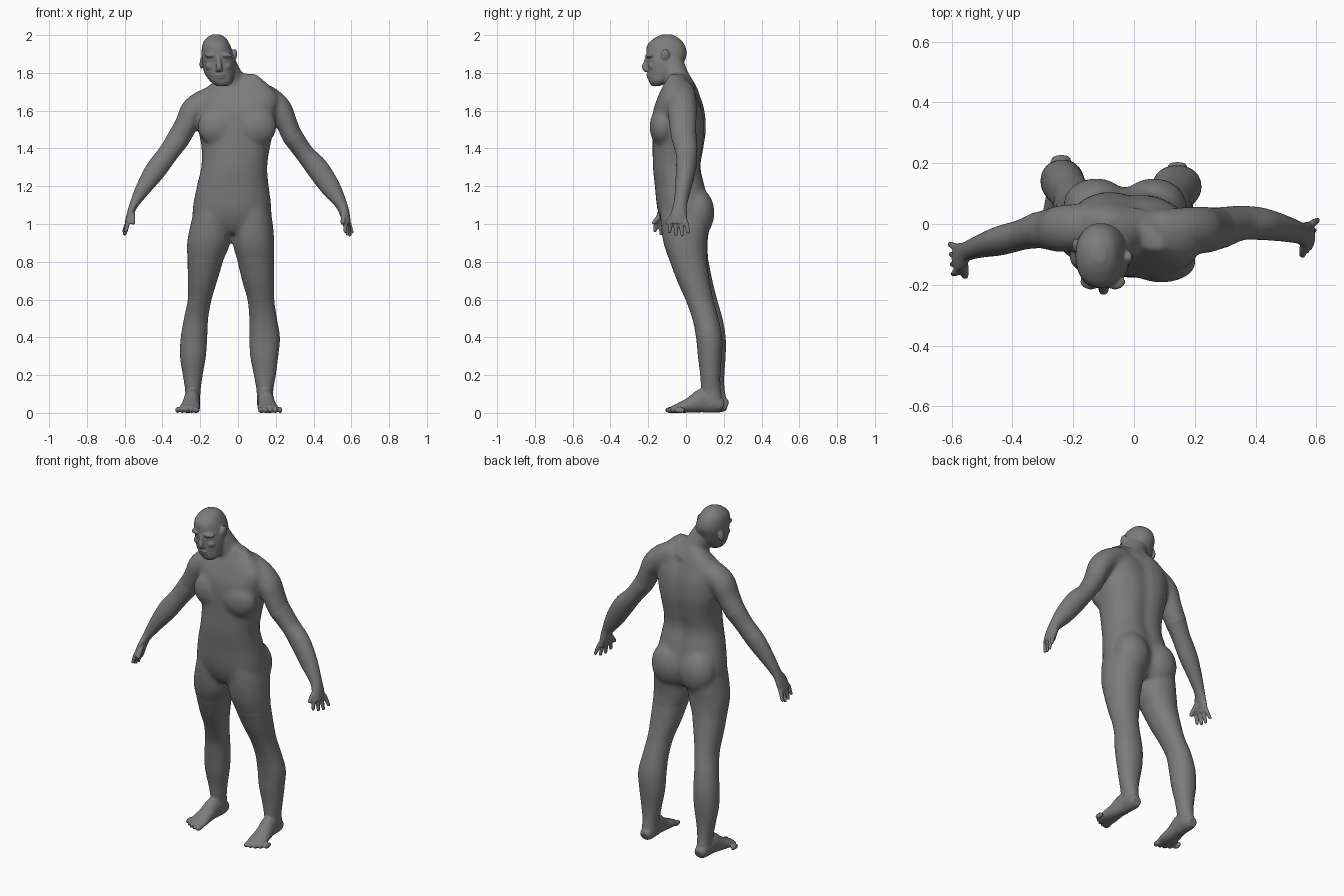
import bpy, bmesh, math
from mathutils import Vector, Matrix

bm = bmesh.new()
SIDES = 32


def spline(rows, n=5):
    """Catmull-Rom through rows of numbers."""
    out = []
    for i in range(len(rows) - 1):
        a, b, c, d = rows[max(i - 1, 0)], rows[i], rows[i + 1], rows[min(i + 2, len(rows) - 1)]
        for k in range(n):
            t = k / n
            out.append([0.5 * (2 * q + (r - p) * t + (2 * p - 5 * q + 4 * r - s) * t * t
                               + (3 * q - p - 3 * r + s) * t ** 3)
                        for p, q, r, s in zip(a, b, c, d)])
    out.append(list(rows[-1]))
    return out


def skin(rings):
    """Closed skin over a stack of point rings."""
    vs = [[bm.verts.new(p) for p in ring] for ring in rings]
    faces = [bm.faces.new(vs[0][::-1]), bm.faces.new(vs[-1])]
    for a, b in zip(vs, vs[1:]):
        for i in range(SIDES):
            j = (i + 1) % SIDES
            faces.append(bm.faces.new((a[i], a[j], b[j], b[i])))
    bmesh.ops.recalc_face_normals(bm, faces=faces)


def unit(i, power):
    t = 2 * math.pi * i / SIDES
    c, s = math.cos(t), math.sin(t)
    return math.copysign(abs(c) ** (2 / power), c), math.copysign(abs(s) ** (2 / power), s)


def stack(rows, power=2.1, groove=0.0, skew=0.0):
    """Horizontal sections given as z, x0, x1, y0, y1."""
    rings = []
    for z, x0, x1, y0, y1 in spline(rows):
        ring = []
        for i in range(SIDES):
            c, s = unit(i, power)
            y = (y0 + y1) / 2 + s * (y1 - y0) / 2 - skew * c * max(0, z - 1.2)
            if s > 0:
                y -= groove * math.exp(-(c / 0.22) ** 2)
            ring.append(((x0 + x1) / 2 + c * (x1 - x0) / 2, y, z))
        rings.append(ring)
    skin(rings)


def tube(rows, side=(0, 1, 0)):
    """Path sections given as x, y, z, half size across, half size along side."""
    pts = spline(rows)
    rings = []
    for k, p in enumerate(pts):
        d = (Vector(pts[min(k + 1, len(pts) - 1)][:3]) - Vector(pts[max(k - 1, 0)][:3])).normalized()
        u = Vector(side)
        u = (u - d * u.dot(d)).normalized()
        v = d.cross(u)
        rings.append([Vector(p[:3]) + v * p[3] * unit(i, 2)[0] + u * p[4] * unit(i, 2)[1]
                      for i in range(SIDES)])
    skin(rings)


def blob(loc, size, rot=0.0):
    m = Matrix.Translation(loc) @ Matrix.Rotation(rot, 4, 'Y') @ Matrix.Diagonal((*size, 1))
    bmesh.ops.create_uvsphere(bm, u_segments=24, v_segments=14, radius=1, matrix=m)


def fused(name, voxel, rounds):
    """Object holding the current volumes, fused and softened."""
    me = bpy.data.meshes.new(name)
    bm.to_mesh(me)
    ob = bpy.data.objects.new(name, me)
    bpy.context.collection.objects.link(ob)
    fuse = ob.modifiers.new("fuse", 'REMESH')
    fuse.mode, fuse.voxel_size, fuse.use_smooth_shade = 'VOXEL', voxel, True
    soft = ob.modifiers.new("soften", 'SMOOTH')
    soft.factor, soft.iterations = 0.5, rounds
    return ob


# Legs, arms and neck, as section lists
leg_a = [(1.13, -0.215, -0.05, -0.13, 0.105), (1.02, -0.246, -0.043, -0.133, 0.125),
         (0.9, -0.27, -0.042, -0.118, 0.115), (0.8, -0.267, -0.08, -0.083, 0.12),
         (0.7, -0.266, -0.11, -0.043, 0.14), (0.6, -0.266, -0.14, 0.005, 0.165),
         (0.5, -0.286, -0.158, 0.045, 0.193), (0.4, -0.303, -0.163, 0.062, 0.21),
         (0.3, -0.307, -0.17, 0.075, 0.21), (0.2, -0.292, -0.187, 0.095, 0.203),
         (0.12, -0.28, -0.198, 0.105, 0.205), (0.04, -0.278, -0.202, 0.11, 0.222)]
leg_b = [(1.13, -0.02, 0.15, -0.135, 0.105), (1.02, -0.027, 0.182, -0.135, 0.125),
         (0.9, -0.028, 0.192, -0.12, 0.11), (0.8, -0.002, 0.192, -0.085, 0.11),
         (0.7, 0.022, 0.192, -0.047, 0.125), (0.6, 0.05, 0.192, -0.003, 0.145),
         (0.5, 0.06, 0.206, 0.033, 0.172), (0.4, 0.06, 0.222, 0.053, 0.192),
         (0.3, 0.065, 0.213, 0.063, 0.19), (0.2, 0.084, 0.2, 0.075, 0.182),
         (0.12, 0.098, 0.187, 0.08, 0.185), (0.04, 0.1, 0.185, 0.085, 0.2)]
arm_a = [(-0.08, -0.01, 1.68, 0.055, 0.065), (-0.17, -0.01, 1.65, 0.066, 0.075),
         (-0.235, -0.015, 1.60, 0.07, 0.078), (-0.272, -0.018, 1.53, 0.062, 0.07),
         (-0.314, -0.02, 1.455, 0.061, 0.06), (-0.367, -0.035, 1.378, 0.054, 0.05),
         (-0.44, -0.055, 1.28, 0.055, 0.048), (-0.51, -0.075, 1.175, 0.038, 0.037),
         (-0.55, -0.09, 1.105, 0.024, 0.033), (-0.568, -0.105, 1.06, 0.019, 0.046),
         (-0.585, -0.115, 1.005, 0.016, 0.048)]
arm_b = [(0.07, -0.02, 1.71, 0.06, 0.065), (0.16, -0.02, 1.66, 0.07, 0.075),
         (0.22, -0.02, 1.605, 0.068, 0.078), (0.255, -0.018, 1.54, 0.057, 0.074),
         (0.288, -0.012, 1.465, 0.055, 0.068), (0.352, 0.003, 1.375, 0.05, 0.057),
         (0.42, 0.0, 1.295, 0.059, 0.053), (0.492, -0.015, 1.19, 0.052, 0.043),
         (0.546, -0.03, 1.105, 0.032, 0.036), (0.566, -0.037, 1.05, 0.026, 0.044),
         (0.577, -0.04, 1.0, 0.02, 0.048)]

# Torso, pelvis to trapezius
stack([(0.95, -0.14, 0.07, -0.09, 0.09), (1.0, -0.23, 0.165, -0.125, 0.12),
       (1.08, -0.24, 0.177, -0.152, 0.132), (1.2, -0.218, 0.163, -0.165, 0.105),
       (1.3, -0.195, 0.155, -0.175, 0.082), (1.4, -0.193, 0.168, -0.176, 0.095),
       (1.5, -0.21, 0.19, -0.175, 0.107), (1.6, -0.218, 0.208, -0.17, 0.097),
       (1.67, -0.215, 0.215, -0.145, 0.073), (1.73, -0.16, 0.17, -0.115, 0.047),
       (1.795, -0.05, 0.095, -0.07, 0.0)], power=2.3, groove=0.014, skew=0.06)
# Chest and seat muscles
for x, y in ((-0.1, -0.107), (0.09, -0.125)):
    blob((x, y, 1.515), (0.115, 0.068, 0.105))
for x in (-0.125, 0.065):
    blob((x, 0.062, 1.06), (0.108, 0.089, 0.13))
# Neck, limbs
tube([(0.0, -0.01, 1.68, 0.09, 0.075), (-0.035, -0.045, 1.76, 0.07, 0.07),
      (-0.085, -0.085, 1.86, 0.07, 0.07)])
stack(leg_a)
stack(leg_b)
tube(arm_a)
tube(arm_b)

# Soft core that rounds every joint
core = fused("core", 0.009, 18)
soft_mesh = bpy.data.meshes.new_from_object(
    core.evaluated_get(bpy.context.evaluated_depsgraph_get()))
bpy.data.objects.remove(core)
bm.clear()
bm.from_mesh(soft_mesh)

# Crisp limbs over the core
stack(leg_a[3:])
stack(leg_b[3:])
tube(arm_a[4:])
tube(arm_b[4:])

# Head
stack([(1.73, -0.112, -0.055, -0.18, -0.14), (1.755, -0.147, -0.03, -0.196, -0.085),
       (1.80, -0.178, -0.018, -0.202, -0.035), (1.85, -0.188, -0.015, -0.205, -0.012),
       (1.90, -0.193, -0.025, -0.21, 0.003), (1.95, -0.188, -0.043, -0.204, -0.008),
       (1.985, -0.167, -0.065, -0.165, -0.04), (2.004, -0.135, -0.095, -0.125, -0.075)], power=2.15)
# Face: nose, brows, cheeks, lips, chin
tube([(-0.103, -0.2, 1.895, 0.014, 0.012), (-0.102, -0.21, 1.86, 0.013, 0.013),
      (-0.10, -0.218, 1.83, 0.016, 0.016), (-0.10, -0.205, 1.812, 0.02, 0.012)], side=(0, 1, 0.01))
for x in (-0.142, -0.063):
    blob((x, -0.19, 1.893), (0.035, 0.026, 0.013))
    blob((x, -0.172, 1.835), (0.03, 0.028, 0.024))
blob((-0.095, -0.198, 1.79), (0.026, 0.013, 0.007))
blob((-0.093, -0.194, 1.776), (0.024, 0.013, 0.008))
blob((-0.086, -0.172, 1.75), (0.03, 0.02, 0.02))
# Ears
blob((-0.02, -0.11, 1.893), (0.015, 0.023, 0.034), 0.15)
blob((-0.19, -0.07, 1.855), (0.013, 0.023, 0.034), 0.15)


# Feet with toes
def foot(x, y, out):
    tube([(x, y + 0.20, 0.035, 0.028, 0.025), (x, y + 0.17, 0.045, 0.038, 0.045),
          (x + out * 0.003, y + 0.10, 0.065, 0.042, 0.065), (x + out * 0.01, y + 0.03, 0.043, 0.047, 0.043),
          (x + out * 0.015, y - 0.03, 0.027, 0.055, 0.027),
          (x + out * 0.02, y - 0.07, 0.018, 0.052, 0.018)], side=(0, 0, 1))
    for k in range(5):
        w = 0.017 if k == 0 else 0.0115
        blob((x + out * (0.025 * k - 0.02), y - 0.078 + 0.003 * k * k, 0.015), (w, 0.03, 0.016))


foot(-0.24, 0.02, -1)
foot(0.143, -0.003, 1)


# Fingers: base, tip
def finger(a, b, r=0.0115):
    m = [(p + q) / 2 for p, q in zip(a, b)]
    tube([(*a, r, r), (*m, r, r), (*b, r * 0.75, r * 0.75)])


for k in range(4):
    drop = (0.955, 0.94, 0.942, 0.957)[k]
    finger((-0.58, -0.078 - 0.026 * k, 1.02), (-0.607 + 0.004 * k, -0.066 - 0.033 * k, drop))
    finger((0.582 - 0.005 * k, -0.002 - 0.026 * k, 1.02), (0.605 - 0.012 * k, 0.014 - 0.034 * k, drop - 0.005))
finger((-0.56, -0.125, 1.06), (-0.555, -0.175, 1.0), 0.014)
finger((0.562, -0.06, 1.06), (0.553, -0.105, 1.0), 0.014)

# Finished body in dark grey
body = fused("body", 0.005, 5)
bm.free()
grey = bpy.data.materials.new("dark_grey")
grey.diffuse_color = (0.2, 0.2, 0.2, 1)
body.data.materials.append(grey)
